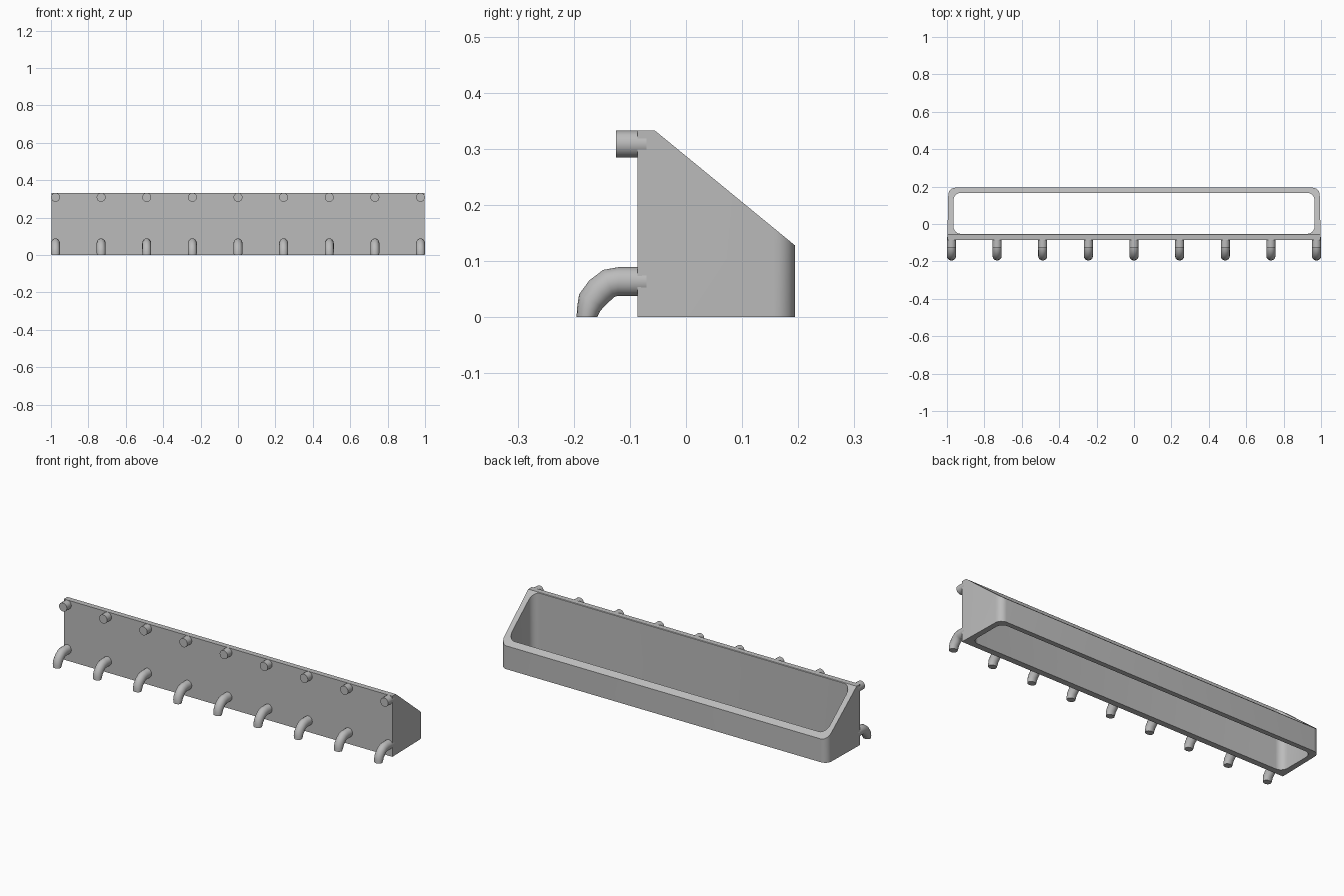
import bpy, bmesh, math
from mathutils import Vector

if "Cube" in bpy.data.objects:
    bpy.data.objects.remove(bpy.data.objects["Cube"])

grey = bpy.data.materials.new("plain grey")
grey.diffuse_color = (0.5, 0.5, 0.5, 1)
grey.use_nodes = True
grey.node_tree.nodes["Principled BSDF"].inputs["Base Color"].default_value = grey.diffuse_color


def finish(bm, name, angle=40):
    bmesh.ops.recalc_face_normals(bm, faces=bm.faces[:])
    me = bpy.data.meshes.new(name)
    bm.to_mesh(me)
    bm.free()
    ob = bpy.data.objects.new(name, me)
    bpy.context.collection.objects.link(ob)
    me.materials.append(grey)
    bpy.ops.object.select_all(action='DESELECT')
    ob.select_set(True)
    bpy.context.view_layer.objects.active = ob
    bpy.ops.object.shade_smooth_by_angle(angle=math.radians(angle))
    return ob


def rounded_outline(corners, steps=6):
    """Corners are (x, y, sign_x, sign_y, radius), counter-clockwise."""
    pts = []
    for x, y, sx, sy, r in corners:
        if r == 0:
            pts.append((x, y))
            continue
        start = {(1, 1): 0, (-1, 1): 90, (-1, -1): 180, (1, -1): 270}[(sx, sy)]
        for i in range(steps + 1):
            a = math.radians(start + 90 * i / steps)
            pts.append((x - sx * r + r * math.cos(a), y - sy * r + r * math.sin(a)))
    return pts


def prism(pts, z0, z1):
    bm = bmesh.new()
    f = bm.faces.new([bm.verts.new((x, y, z0)) for x, y in pts])
    top = bmesh.ops.extrude_face_region(bm, geom=[f])
    bmesh.ops.translate(bm, vec=(0, 0, z1 - z0),
                        verts=[v for v in top['geom'] if isinstance(v, bmesh.types.BMVert)])
    return bm


# Tray body: rounded at the back, top cut to a slope
bm = prism(rounded_outline([(0.993, 0.194, 1, 1, 0.038), (-0.993, 0.194, -1, 1, 0.038),
                            (-0.998, -0.086, -1, -1, 0), (0.998, -0.086, 1, -1, 0)]), 0, 0.333)
ridge, low = Vector((0, -0.056, 0.333)), Vector((0, 0.194, 0.128))
d = low - ridge
cut = bmesh.ops.bisect_plane(bm, geom=bm.verts[:] + bm.edges[:] + bm.faces[:], plane_co=ridge,
                             plane_no=(0, -d.z, d.y), clear_outer=True)
bmesh.ops.holes_fill(bm, edges=[e for e in bm.edges if e.is_boundary], sides=0)
tray = finish(bm, "tray_frame", 30)

# Open centre, cut right through
bm = prism(rounded_outline([(0.965, 0.167, 1, 1, 0.04), (-0.965, 0.167, -1, 1, 0.04),
                            (-0.965, -0.053, -1, -1, 0.04), (0.965, -0.053, 1, -1, 0.04)]), -0.1, 0.5)
cutter = finish(bm, "opening_cutter")
cutter.hide_render = True
mod = tray.modifiers.new("opening", 'BOOLEAN')
mod.operation, mod.solver, mod.object = 'DIFFERENCE', 'EXACT', cutter
bpy.context.view_layer.objects.active = tray
bpy.ops.object.modifier_apply(modifier="opening")
bpy.data.objects.remove(cutter)
bpy.context.view_layer.objects.active = tray
tray.select_set(True)
bpy.ops.object.shade_smooth_by_angle(angle=math.radians(30))


def tube(name, x, stations, sides=16):
    """Sweep a circle; stations are (y, z, tilt in degrees, radius, height radius)."""
    bm = bmesh.new()
    rings = []
    for y, z, tilt, rx, rv in stations:
        t = math.radians(tilt)
        ring = []
        for i in range(sides):
            a = 2 * math.pi * i / sides
            v = rv * math.sin(a)
            ring.append(bm.verts.new((x + rx * math.cos(a), y - v * math.sin(t), z + v * math.cos(t))))
        rings.append(ring)
    for a, b in zip(rings, rings[1:]):
        for i in range(sides):
            j = (i + 1) % sides
            bm.faces.new((a[i], a[j], b[j], b[i]))
    bm.faces.new(rings[0])
    bm.faces.new(rings[-1])
    return finish(bm, name)


# Straight pegs along the top, curved hooks along the bottom
for k in range(9):
    x = (k - 4) * 0.244
    tube("top_peg", x, [(-0.07, 0.3085, 0, 0.024, 0.024), (-0.125, 0.3085, 0, 0.024, 0.024)])
    tube("bottom_hook", x, [(-0.07, 0.0635, 0, 0.024, 0.0255), (-0.121, 0.0635, 0, 0.024, 0.0255),
                            (-0.138, 0.060, 22, 0.024, 0.026), (-0.154, 0.047, 45, 0.024, 0.026),
                            (-0.169, 0.029, 62, 0.024, 0.0245), (-0.174, 0.013, 80, 0.024, 0.0205),
                            (-0.1765, 0.0, 90, 0.022, 0.0185)])
